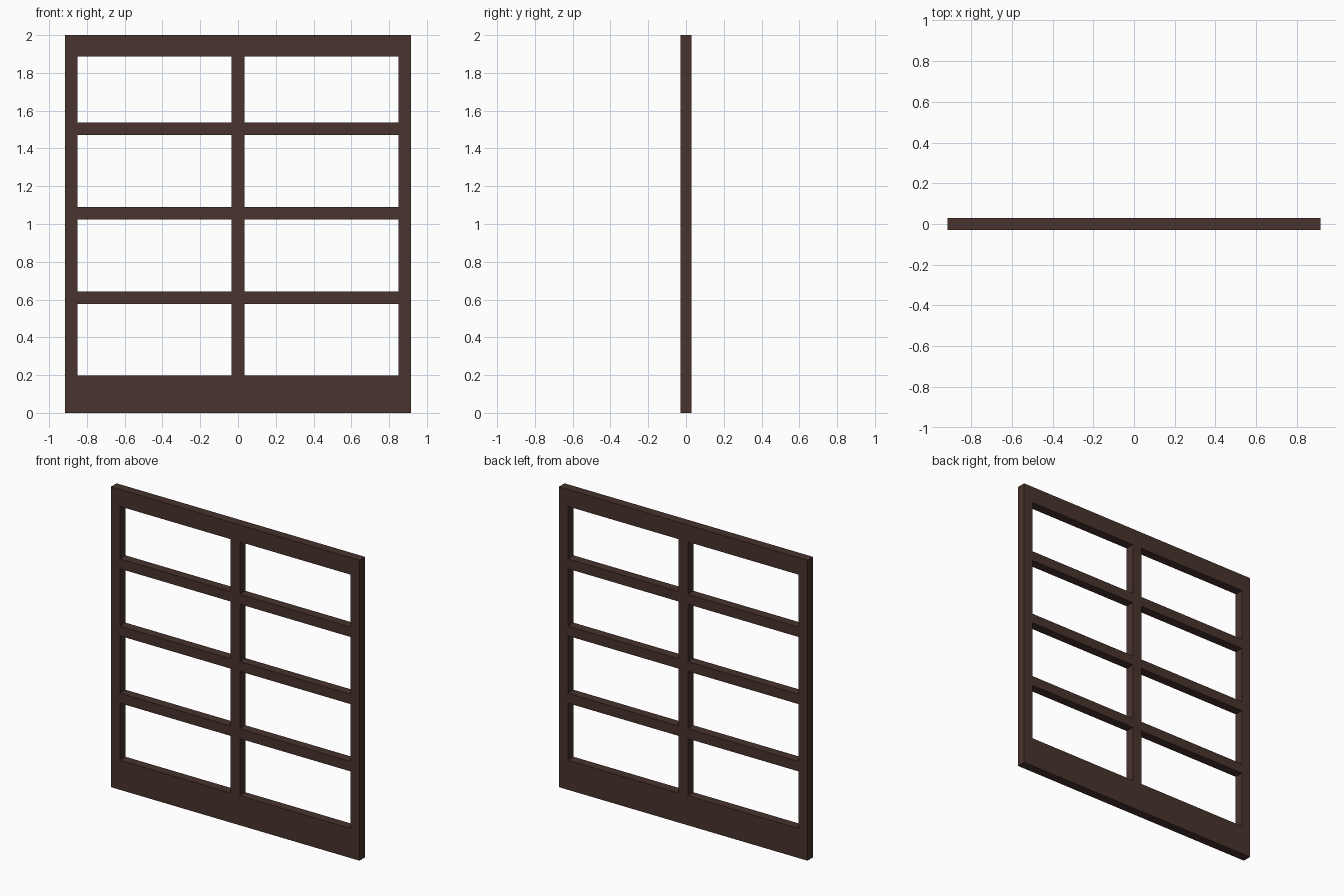
import bpy, bmesh

if "Cube" in bpy.data.objects:
    bpy.data.objects.remove(bpy.data.objects["Cube"])

DEPTH = 0.06
# Bar edges: odd-numbered gaps in both directions are the pane openings
XS = [-0.916, -0.85, -0.034, 0.034, 0.85, 0.916]
ZS = [0, 0.197, 0.577, 0.643, 1.025, 1.09, 1.472, 1.538, 1.887, 2.0]

mat = bpy.data.materials.new("dark_wood")
mat.diffuse_color = (0.065, 0.033, 0.026, 1)
mat.use_nodes = True
mat.node_tree.nodes["Principled BSDF"].inputs["Base Color"].default_value = mat.diffuse_color

# Flush lattice: stiles, rails and glazing bars as one clean face sheet
bm = bmesh.new()
grid = [[bm.verts.new((x, -DEPTH / 2, z)) for z in ZS] for x in XS]
for i in range(len(XS) - 1):
    for j in range(len(ZS) - 1):
        if i % 2 and j % 2:
            continue
        bm.faces.new((grid[i][j], grid[i + 1][j], grid[i + 1][j + 1], grid[i][j + 1]))

# Give the sheet its thickness, keeping the front faces
front = bm.faces[:]
back = bmesh.ops.extrude_face_region(bm, geom=front, use_keep_orig=True)["geom"]
bmesh.ops.translate(bm, vec=(0, DEPTH, 0),
                    verts=[g for g in back if isinstance(g, bmesh.types.BMVert)])
bmesh.ops.recalc_face_normals(bm, faces=bm.faces[:])

mesh = bpy.data.meshes.new("window_frame")
bm.to_mesh(mesh)
bm.free()
mesh.materials.append(mat)
frame = bpy.data.objects.new("window_frame", mesh)
bpy.context.collection.objects.link(frame)
